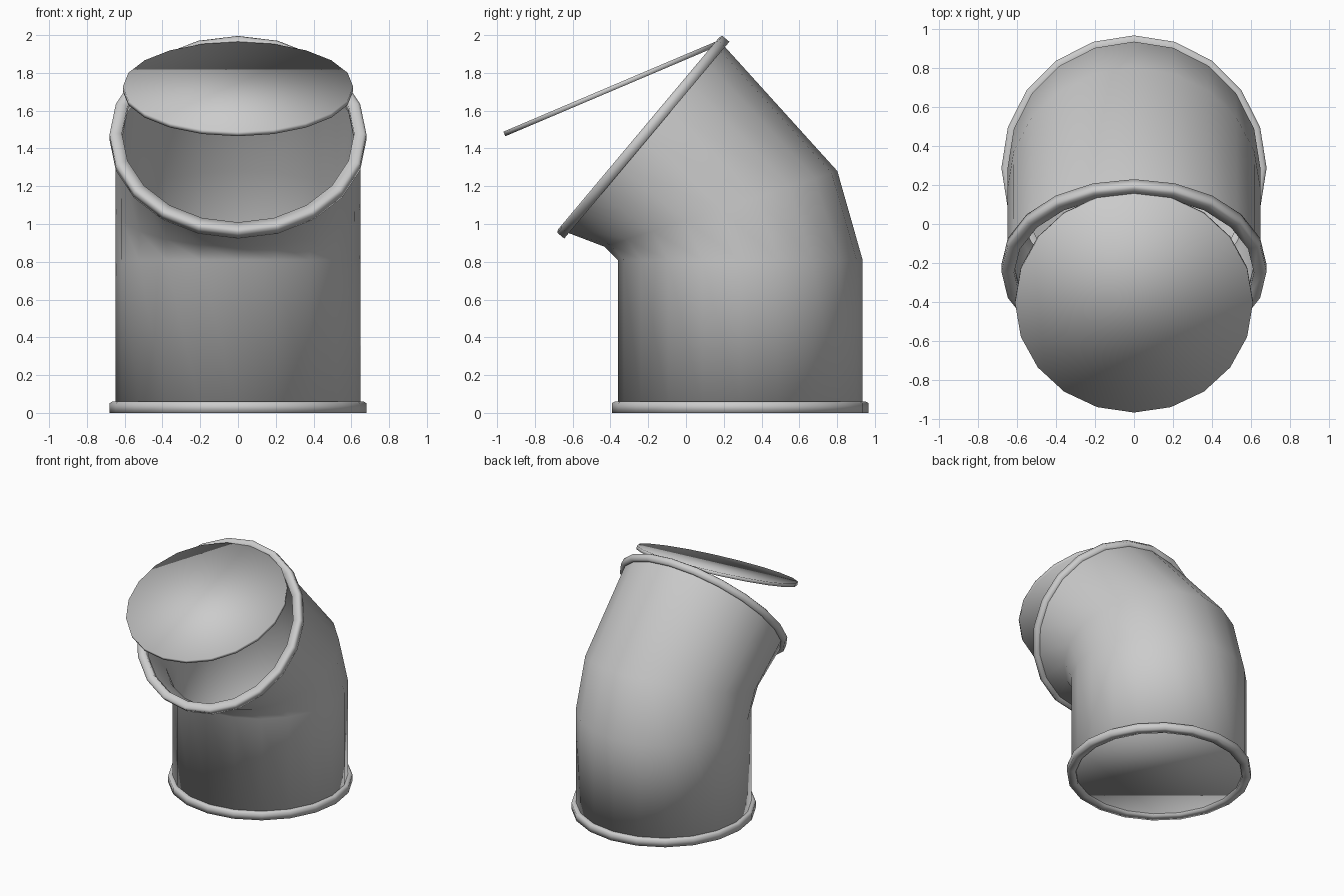
import bpy, bmesh, math
from mathutils import Vector, Matrix

if "Cube" in bpy.data.objects:
    bpy.data.objects.remove(bpy.data.objects["Cube"])

SIDES = 20
grey = bpy.data.materials.new("dull_grey")
grey.diffuse_color = (0.53, 0.53, 0.53, 1)
grey.use_nodes = True
grey.node_tree.nodes["Principled BSDF"].inputs["Base Color"].default_value = grey.diffuse_color


def ring(bm, y, z, radius, tilt, lift=0.0):
    """Ring of vertices centred on (0, y, z), tilted so its back rises."""
    m = Matrix.Translation((0, y, z)) @ Matrix.Rotation(math.radians(tilt), 4, 'X')
    return [bm.verts.new(m @ Vector((radius * math.sin(2 * math.pi * i / SIDES),
                                     radius * math.cos(2 * math.pi * i / SIDES), lift)))
            for i in range(SIDES)]


def bridge(bm, a, b):
    for i in range(SIDES):
        j = (i + 1) % SIDES
        bm.faces.new((a[i], a[j], b[j], b[i]))


def lofted(name, rings, cap_start=False, cap_end=False, closed=False):
    """Smooth skin over a row of rings."""
    bm = bmesh.new()
    loops = [ring(bm, *r) for r in rings]
    for a, b in zip(loops, loops[1:]):
        bridge(bm, a, b)
    if closed:
        bridge(bm, loops[-1], loops[0])
    if cap_start:
        bm.faces.new(loops[0])
    if cap_end:
        bm.faces.new(loops[-1])
    bmesh.ops.recalc_face_normals(bm, faces=bm.faces)
    for f in bm.faces:
        f.smooth = True
    me = bpy.data.meshes.new(name)
    bm.to_mesh(me)
    bm.free()
    me.materials.append(grey)
    ob = bpy.data.objects.new(name, me)
    bpy.context.collection.objects.link(ob)
    return ob


def rim(name, y, z, tilt, h):
    profile = [(0.615, -h), (0.68, -h), (0.68, h * 0.7), (0.665, h), (0.615, h)]
    return lofted(name, [(y, z, r, tilt, l) for r, l in profile], closed=True)


# bent pipe: closed at the foot, open at the mouth
lofted("bent_pipe", [(0.287, 0.02, 0.648, 0), (0.287, 0.81, 0.648, 0),
                     (0.185, 1.08, 0.648, 18), (-0.23, 1.46, 0.65, 50)],
       cap_start=True)

# collars at both ends
rim("base_rim", 0.287, 0.03, 0, 0.03)
rim("mouth_rim", -0.229, 1.462, 50, 0.028)

# hinged lid, held half open
lofted("lid", [(-0.40, 1.715, 0.61, 23, -0.013), (-0.40, 1.715, 0.61, 23, 0.013)],
       cap_start=True, cap_end=True)
